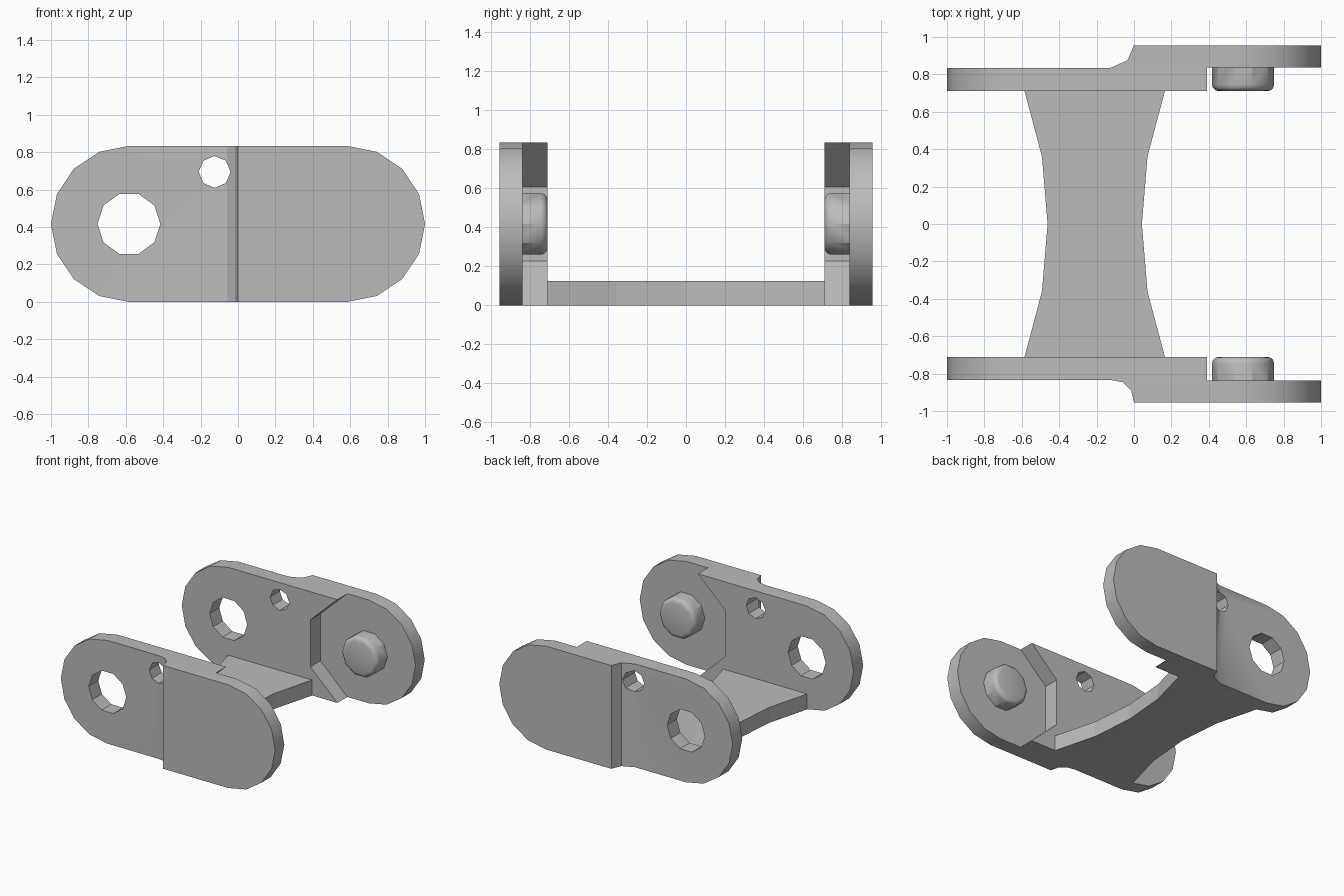
import bpy, bmesh
from math import sin, cos, pi
from mathutils import Vector

cube = bpy.data.objects.get("Cube")
if cube:
    bpy.data.objects.remove(cube, do_unlink=True)

steel = bpy.data.materials.new("grey_steel")
steel.use_nodes = True
GREY = (0.5, 0.5, 0.5, 1)
steel.diffuse_color = GREY
bsdf = next(n for n in steel.node_tree.nodes if n.type == 'BSDF_PRINCIPLED')
bsdf.inputs["Base Color"].default_value = GREY

R = 0.417          # half height of the link plates
PIVOT = 0.583      # distance of pin and bore from the centre


def prism(name, points, axis, lo, hi, bevel=0):
    """Extrude a 2D outline along y or z; bevel rounds the rim at the hi end."""
    def place(p, d):
        return Vector((p[0], d, p[1])) if axis == 'y' else Vector((p[0], p[1], d))
    bm = bmesh.new()
    a = [bm.verts.new(place(p, lo)) for p in points]
    b = [bm.verts.new(place(p, hi)) for p in points]
    bm.faces.new(a)
    rim = bm.faces.new(b)
    n = len(points)
    for i in range(n):
        j = (i + 1) % n
        bm.faces.new((a[i], a[j], b[j], b[i]))
    bmesh.ops.recalc_face_normals(bm, faces=bm.faces)
    if bevel:
        bmesh.ops.bevel(bm, geom=list(rim.edges), offset=bevel, segments=3,
                        profile=0.5, affect='EDGES')
    mesh = bpy.data.meshes.new(name)
    bm.to_mesh(mesh)
    bm.free()
    ob = bpy.data.objects.new(name, mesh)
    bpy.context.collection.objects.link(ob)
    mesh.materials.append(steel)
    return ob


def select(ob):
    bpy.ops.object.select_all(action='DESELECT')
    ob.select_set(True)
    bpy.context.view_layer.objects.active = ob


def smooth(ob, angle):
    select(ob)
    bpy.ops.object.shade_smooth_by_angle(angle=angle * pi / 180)


def cut(ob, cutter):
    select(ob)
    mod = ob.modifiers.new("cut", 'BOOLEAN')
    mod.operation = 'DIFFERENCE'
    mod.solver = 'EXACT'
    mod.object = cutter
    bpy.ops.object.modifier_apply(modifier=mod.name)
    bpy.data.objects.remove(cutter, do_unlink=True)


def ring(cx, cz, r, n):
    return [(cx + r * cos(2 * pi * i / n), cz + r * sin(2 * pi * i / n)) for i in range(n)]


# Stadium outline of a side plate
arc = [-pi / 2 + pi * i / 8 for i in range(9)]
stadium = [(PIVOT + R * cos(t), R + R * sin(t)) for t in arc]
stadium += [(-x, 2 * R - z) for x, z in stadium]

# Recess that clears the neighbouring link, around the pin
recess = [(0.15, 0.607), (0.5, 0.937), (1.2, 0.937)]
recess += [(x, 2 * R - z) for x, z in reversed(recess)]

# Offset step between the two halves of each plate, as (x, distance from the middle)
steps = {1: [(-0.13, 0.833), (-0.035, 0.875), (0, 0.957)],
         -1: [(-0.13, 0.833), (-0.06, 0.846), (-0.015, 0.89), (0, 0.955)]}

for s, side in ((1, "back"), (-1, "front")):
    plate = prism(side + "_link_plate", stadium, 'y', s * 0.71, s * 0.955)
    step = [(-1.2, 0.833)] + steps[s] + [(0, 1.1), (-1.2, 1.1)]
    cut(plate, prism("step_cutter", [(x, s * y) for x, y in step], 'z', -0.1, 1))
    cut(plate, prism("recess_cutter", recess, 'y', s * 0.6, s * 0.837))
    cut(plate, prism("bore_cutter", ring(-PIVOT, R, 0.168, 10), 'y', s * 0.5, s * 1.2))
    cut(plate, prism("hole_cutter", ring(-0.125, 0.695, 0.085, 8), 'y', s * 0.5, s * 1.2))
    smooth(plate, 28)

    # Pin with a rounded inner rim
    pin = prism(side + "_pin", ring(PIVOT, R, 0.166, 10), 'y', s * 0.87, s * 0.71, 0.035)
    smooth(pin, 35)

# Waisted web joining the plates
half = [(0.375, -0.71), (0.282, -0.36), (0.252, 0), (0.282, 0.36), (0.375, 0.71)]
web = [(x - 0.21, y) for x, y in half] + [(-x - 0.21, y) for x, y in reversed(half)]
prism("cross_web", web, 'z', 0, 0.125)
